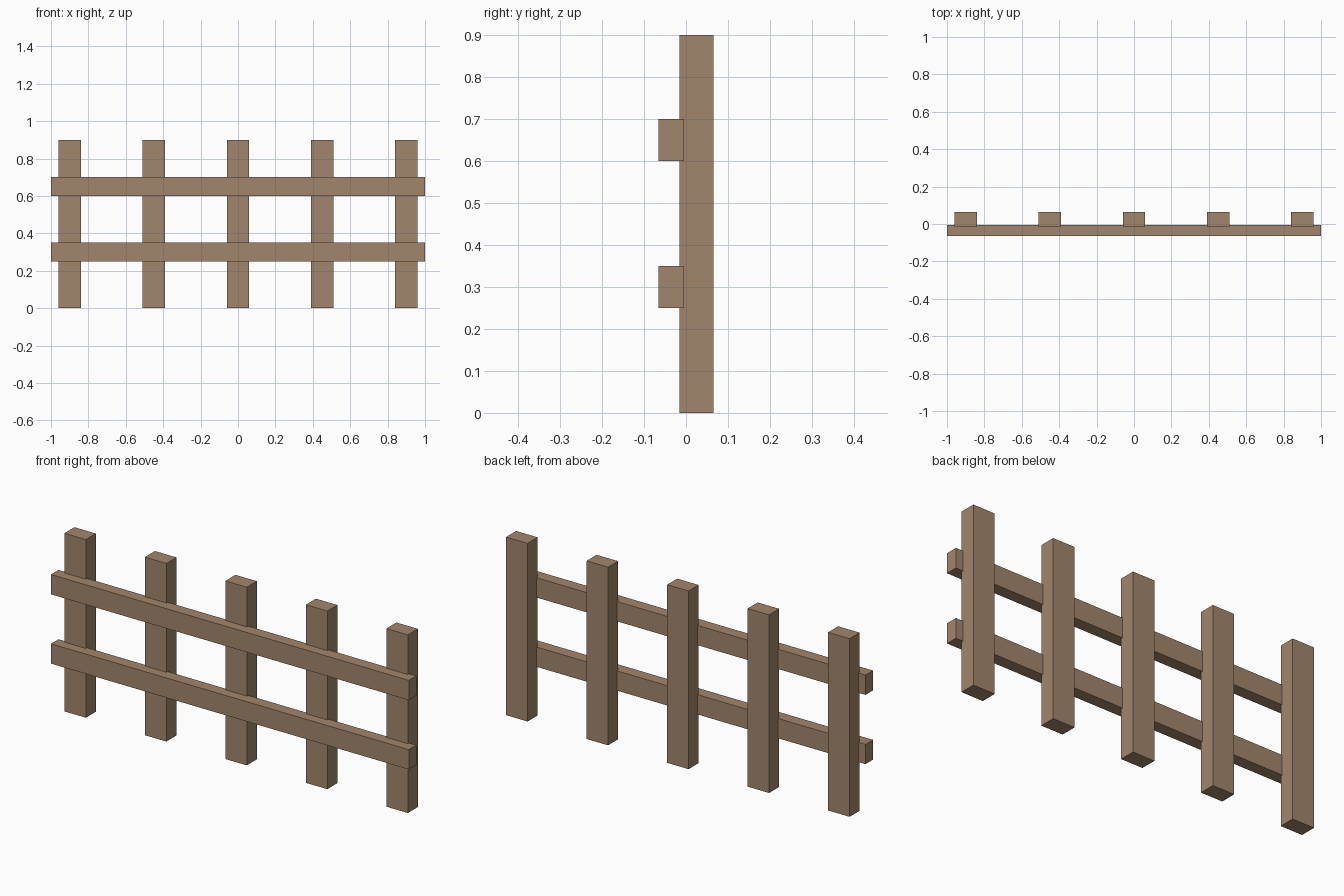
import bpy

if "Cube" in bpy.data.objects:
    bpy.data.objects.remove(bpy.data.objects["Cube"])

wood = bpy.data.materials.new("brown_wood")
wood.diffuse_color = (0.36, 0.24, 0.15, 1.0)
wood.use_nodes = True
wood.node_tree.nodes["Principled BSDF"].inputs["Base Color"].default_value = wood.diffuse_color


def box(name, center, size):
    bpy.ops.mesh.primitive_cube_add(size=1, location=center)
    obj = bpy.context.object
    obj.name = name
    obj.scale = size
    bpy.ops.object.transform_apply(location=False, rotation=False, scale=True)
    obj.data.materials.append(wood)
    return obj


# Five upright posts, evenly spaced
for i in range(5):
    box(f"post_{i + 1}", (-0.9 + 0.45 * i, 0.025, 0.45), (0.12, 0.08, 0.9))

# Two long rails let slightly into the front of the posts
for name, z in (("lower_rail", 0.30), ("upper_rail", 0.65)):
    box(name, (0, -0.035, z), (2.0, 0.06, 0.10))
